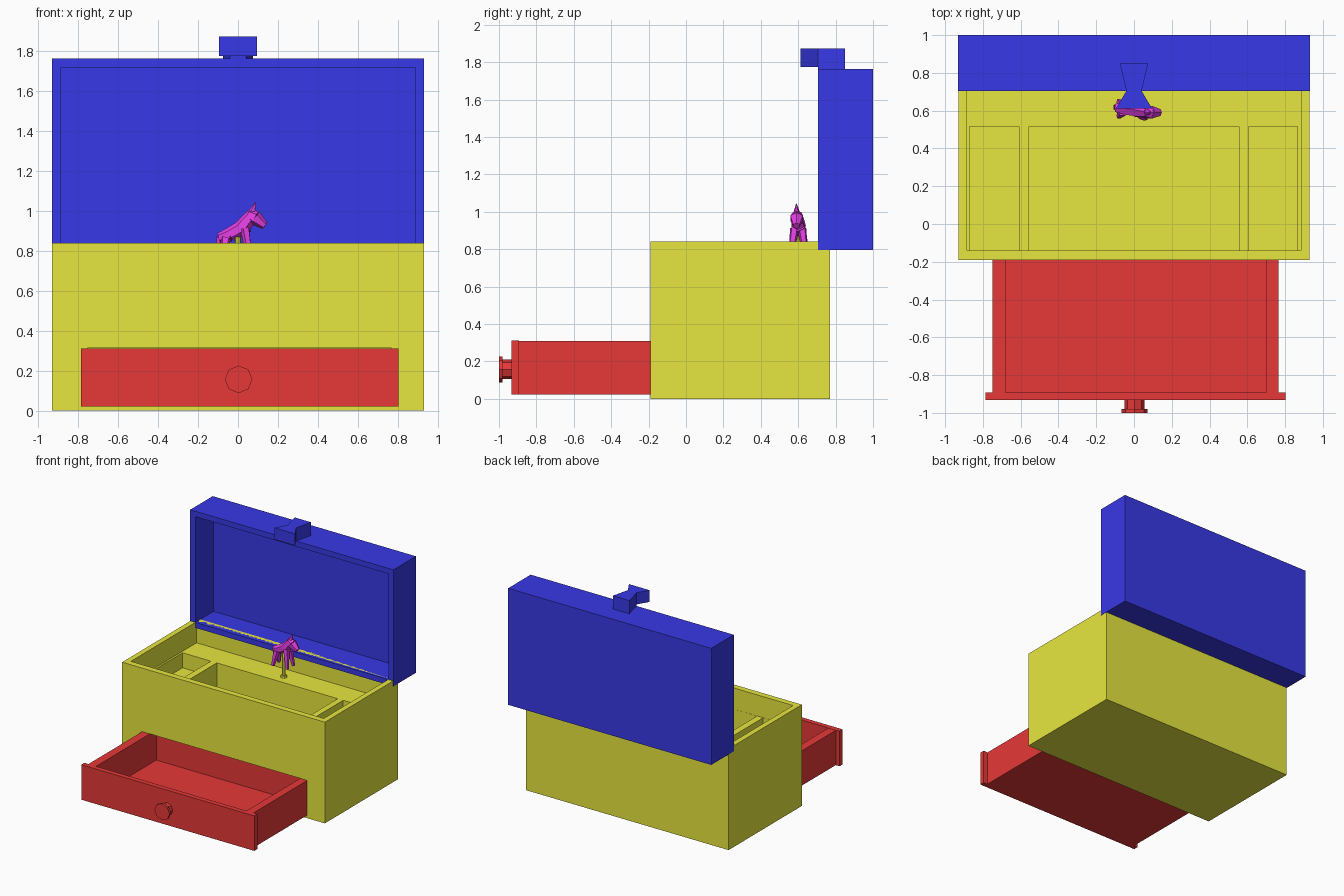
import bpy, bmesh
from mathutils import Vector

if "Cube" in bpy.data.objects:
    bpy.data.objects.remove(bpy.data.objects["Cube"])


def material(name, rgb):
    m = bpy.data.materials.new(name)
    m.diffuse_color = (*rgb, 1)
    m.use_nodes = True
    m.node_tree.nodes["Principled BSDF"].inputs["Base Color"].default_value = m.diffuse_color
    return m


YELLOW = material("yellow", (0.8, 0.8, 0.05))
BLUE = material("blue", (0.04, 0.04, 0.8))
RED = material("red", (0.8, 0.04, 0.04))
PINK = material("magenta", (0.8, 0.05, 0.8))


def finish(bm, name, mat):
    bmesh.ops.recalc_face_normals(bm, faces=bm.faces)
    me = bpy.data.meshes.new(name)
    bm.to_mesh(me)
    bm.free()
    ob = bpy.data.objects.new(name, me)
    bpy.context.collection.objects.link(ob)
    if mat:
        me.materials.append(mat)
    return ob


def box(name, x, y, z, mat=None):
    bm = bmesh.new()
    bmesh.ops.create_cube(bm, size=1)
    for v in bm.verts:
        v.co = [a[0] + (c + 0.5) * (a[1] - a[0]) for c, a in zip(v.co, (x, y, z))]
    return finish(bm, name, mat)


def carve(ob, x, y, z):
    """Cut a box-shaped hollow out of an object."""
    cutter = box("cutter", x, y, z)
    cutter.hide_render = True
    mod = ob.modifiers.new("hollow", 'BOOLEAN')
    mod.operation = 'DIFFERENCE'
    mod.solver = 'EXACT'
    mod.object = cutter
    bpy.context.view_layer.objects.active = ob
    bpy.ops.object.modifier_apply(modifier=mod.name)
    bpy.data.objects.remove(cutter, do_unlink=True)


def limb(name, path, sides, mat):
    """Faceted solid through (point, radius) stations; each pair is one tapered segment."""
    bm = bmesh.new()
    for (a, ra), (b, rb) in zip(path, path[1:]):
        a, b = Vector(a), Vector(b)
        d = b - a
        new = bmesh.ops.create_cone(bm, cap_ends=True, segments=sides,
                                    radius1=ra, radius2=rb, depth=d.length)["verts"]
        rot = d.to_track_quat('Z', 'Y')
        for v in new:
            v.co = rot @ v.co + (a + b) / 2
    return finish(bm, name, mat)


def prism(name, outline, z0, z1, mat):
    bm = bmesh.new()
    face = bm.faces.new([bm.verts.new((x, y, z0)) for x, y in outline])
    top = bmesh.ops.extrude_face_region(bm, geom=[face])["geom"]
    for v in top:
        if isinstance(v, bmesh.types.BMVert):
            v.co.z = z1
    if face.is_valid is False or len(bm.faces) < len(outline) + 2:
        bm.faces.new([v for v in bm.verts if abs(v.co.z - z0) < 1e-6])
    return finish(bm, name, mat)


# box body: upper tray, three compartments, drawer slot
body = box("box_body", (-0.93, 0.93), (-0.19, 0.77), (0, 0.84), YELLOW)
carve(body, (-0.885, 0.885), (-0.14, 0.72), (0.665, 1.0))
for x0, x1, floor in ((-0.87, -0.61, 0.54), (-0.555, 0.555, 0.46), (0.605, 0.865, 0.54)):
    carve(body, (x0, x1), (-0.139, 0.515), (floor, 0.8))
carve(body, (-0.752, 0.767), (-0.3, 0.70), (0.02, 0.313))

# open lid standing behind the body
lid = box("lid", (-0.932, 0.932), (0.705, 1.0), (0.795, 1.762), BLUE)
carve(lid, (-0.885, 0.888), (0.6, 0.945), (0.84, 1.717))

# bow-tie shaped lid clasp
prism("clasp_rear", [(-0.075, 0.85), (-0.04, 0.705), (0.04, 0.705), (0.075, 0.85)],
      1.758, 1.872, BLUE)
prism("clasp_front", [(-0.04, 0.705), (-0.095, 0.612), (0.095, 0.612), (0.04, 0.705)],
      1.775, 1.872, BLUE)

# pulled-out drawer with front panel and knob
drawer = box("drawer", (-0.75, 0.765), (-0.895, -0.03), (0.022, 0.31), RED)
carve(drawer, (-0.68, 0.70), (-0.893, -0.10), (0.06, 0.5))
box("drawer_front", (-0.785, 0.803), (-0.933, -0.892), (0.022, 0.312), RED)
limb("knob_stem", [((0.003, -0.92, 0.157), 0.052), ((0.003, -0.985, 0.157), 0.052)], 8, RED)
limb("knob_cap", [((0.003, -0.98, 0.157), 0.069), ((0.003, -1.0, 0.157), 0.069)], 8, RED)

# turning post that carries the figurine
limb("post", [((0, 0.6, 0.66), 0.014), ((0, 0.6, 0.87), 0.014)], 8, YELLOW)
limb("post_base", [((0, 0.6, 0.66), 0.028), ((0, 0.6, 0.68), 0.024)], 8, YELLOW)

# horned horse figurine
limb("horse_body", [((-0.095, 0.615, 0.865), 0.026), ((-0.04, 0.61, 0.882), 0.036),
                    ((0.045, 0.6, 0.93), 0.04)], 6, PINK)
limb("horse_neck", [((0.02, 0.602, 0.915), 0.042), ((0.075, 0.592, 0.985), 0.03)], 6, PINK)
limb("horse_head", [((0.05, 0.594, 0.985), 0.026), ((0.085, 0.592, 0.965), 0.038),
                    ((0.135, 0.59, 0.925), 0.02)], 6, PINK)
limb("horse_horn", [((0.065, 0.592, 0.985), 0.022), ((0.09, 0.59, 1.045), 0.001)], 5, PINK)
limb("horse_tail", [((-0.09, 0.615, 0.87), 0.02), ((-0.1, 0.625, 0.78), 0.01)], 5, PINK)
for side, s in (("right", -1), ("left", 1)):
    limb("front_leg_" + side, [((0.035, 0.6 + 0.02 * s, 0.91), 0.025),
                               ((0.06, 0.6 + 0.04 * s, 0.76), 0.014)], 5, PINK)
    limb("hind_leg_" + side, [((-0.06, 0.61 + 0.015 * s, 0.865), 0.026),
                              ((-0.08, 0.61 + 0.04 * s, 0.75), 0.014)], 5, PINK)
